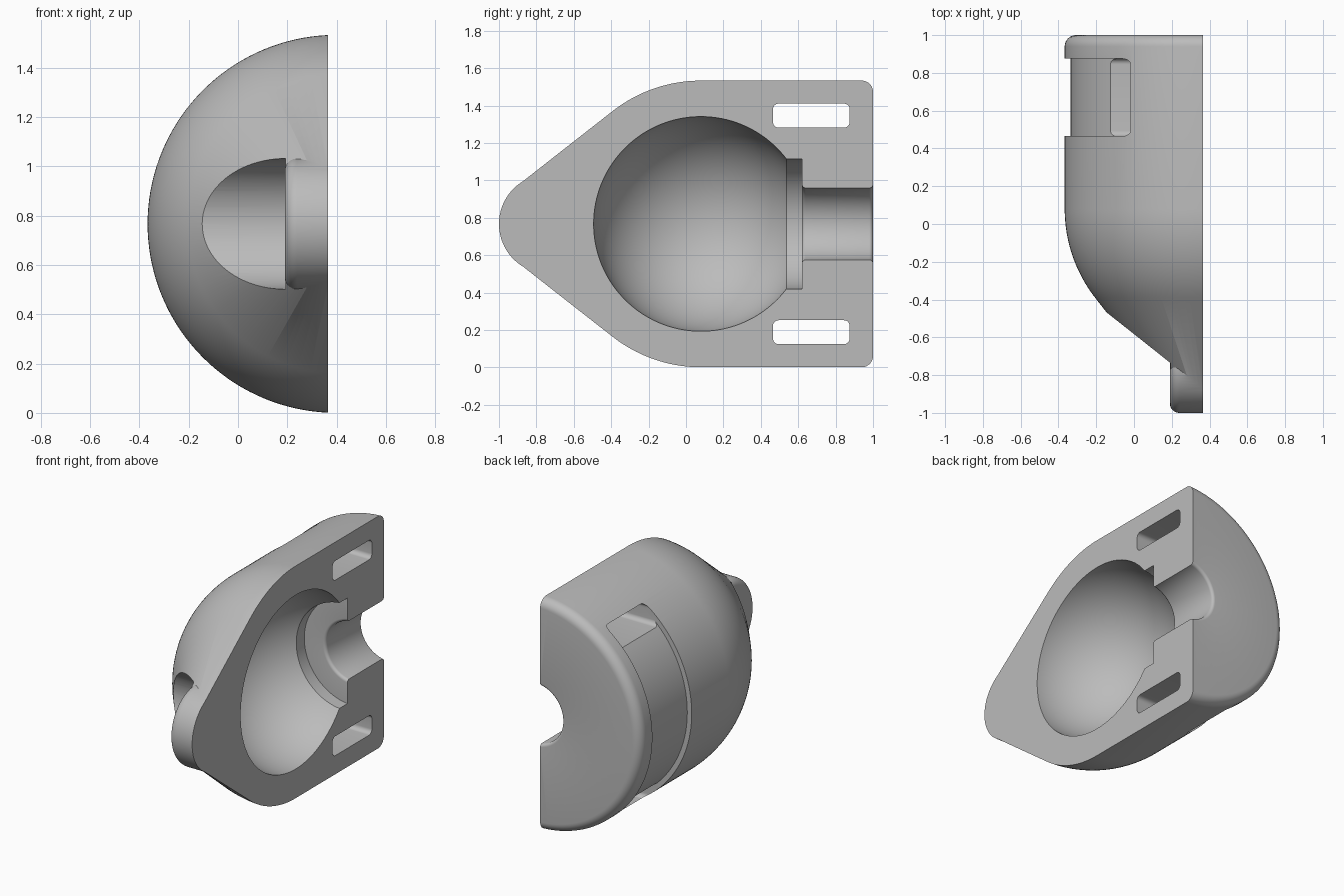
import bpy, bmesh
from math import sin, cos, pi, radians, hypot
from mathutils import Vector

AX, AZ = 0.40, 0.767          # main axis, parallel to y
R_OUT, Y_BALL = 0.767, 0.08   # outer radius, ball centre
Y_PIN, R_TAB = -0.733, 0.267  # pin hole centre, tab radius
X_CUT = 0.365                 # flat parting face
SLOPE = radians(38)

old = bpy.data.objects.get("Cube")
if old:
    bpy.data.objects.remove(old, do_unlink=True)


def arc(cx, cy, r, a0, a1, n):
    steps = [radians(a0 + (a1 - a0) * i / n) for i in range(n + 1)]
    return [(cx + r * cos(a), cy + r * sin(a)) for a in steps]


def finish(bm, name):
    bmesh.ops.remove_doubles(bm, verts=bm.verts, dist=1e-5)
    bmesh.ops.recalc_face_normals(bm, faces=bm.faces)
    mesh = bpy.data.meshes.new(name)
    bm.to_mesh(mesh)
    bm.free()
    ob = bpy.data.objects.new(name, mesh)
    bpy.context.collection.objects.link(ob)
    return ob


def revolve(name, profile, centre, axis, steps=144):
    """Spin (distance along axis, radius) points around the axis."""
    bm = bmesh.new()
    axis, centre = Vector(axis), Vector(centre)
    vs = [bm.verts.new(centre + axis * a + Vector((0, 0, r))) for a, r in profile]
    es = [bm.edges.new(pair) for pair in zip(vs, vs[1:])]
    bmesh.ops.spin(bm, geom=vs + es, cent=centre, axis=axis, angle=2 * pi, steps=steps)
    return finish(bm, name)


def prism(name, y0, y1, z0, z1, x0, x1, r):
    """Rounded rectangle in y and z, pushed along x."""
    pts = []
    for cy, cz, a in ((y1 - r, z1 - r, 0), (y0 + r, z1 - r, 90),
                      (y0 + r, z0 + r, 180), (y1 - r, z0 + r, 270)):
        pts += arc(cy, cz, r, a, a + 90, 8)
    bm = bmesh.new()
    face = bm.faces.new([bm.verts.new((x0, y, z)) for y, z in pts])
    new = bmesh.ops.extrude_face_region(bm, geom=[face])["geom"]
    bmesh.ops.translate(bm, vec=(x1 - x0, 0, 0),
                        verts=[g for g in new if isinstance(g, bmesh.types.BMVert)])
    return finish(bm, name)


def combine(ob, other, operation):
    mod = ob.modifiers.new("combine", 'BOOLEAN')
    mod.operation, mod.solver, mod.object = operation, 'EXACT', other
    with bpy.context.temp_override(object=ob, active_object=ob, selected_objects=[ob]):
        bpy.ops.object.modifier_apply(modifier=mod.name)
    bpy.data.objects.remove(other, do_unlink=True)


main = dict(centre=(AX, 0, AZ), axis=(0, 1, 0))
pin = dict(centre=(0, Y_PIN, AZ), axis=(1, 0, 0))

# Outer shell: cone nose, ball, barrel with a rounded rear rim
nose = (Y_PIN - R_TAB * sin(SLOPE), R_TAB * cos(SLOPE))
outer = [(nose[0], 0), nose]
outer += arc(Y_BALL, 0, R_OUT, 128, 90, 24)
outer += arc(0.94, R_OUT - 0.06, 0.06, 90, 0, 8) + [(1, 0)]
shell = revolve("half_shell", outer, **main)

# Clearance above the tab, then the round tab with a soft rim
combine(shell, revolve("tab_clearance", [(-1, 0), (-1, 0.265), (0.192, 0.265), (0.192, 0)],
                       steps=96, **pin), 'DIFFERENCE')
tab = [(0.19, 0)] + arc(0.24, R_TAB - 0.05, 0.05, 180, 90, 8) + [(0.45, R_TAB), (0.45, 0)]
combine(shell, revolve("tab", tab, steps=96, **pin), 'UNION')

# Ball cavity, step and rear bore with eased edges
R_IN, R_STEP, R_BORE = 0.575, 0.35, 0.195
step_y = Y_BALL + (R_IN ** 2 - R_STEP ** 2) ** 0.5
cavity = [(y, max(r, 0)) for y, r in arc(Y_BALL, 0, R_IN, 180, 37.5, 60)]
cavity += [(step_y, R_STEP), (0.62, R_STEP)]
cavity += arc(0.64, R_BORE + 0.02, 0.02, 180, 270, 5)
cavity += arc(0.98, R_BORE + 0.02, 0.02, 270, 360, 5)
cavity += [(1.1, R_BORE + 0.02), (1.1, 0)]
combine(shell, revolve("cavity", cavity, **main), 'DIFFERENCE')

# Pin hole
combine(shell, revolve("pin_hole", [(-1, 0), (-1, 0.077), (1, 0.077), (1, 0)],
                       steps=48, **pin), 'DIFFERENCE')

# Shallow strap groove round the outside
Y0, Y1, H0, H1 = 0.465, 0.875, 0.515, 0.643
groove = prism("strap_groove", Y0, Y1, AZ - H1, AZ + H1, -1, 0.1, 0.03)
core = [(0, 0), (0, 0.735), (1.2, 0.735), (1.2, 0)]
combine(groove, revolve("groove_core", core, **main), 'DIFFERENCE')
combine(shell, groove, 'DIFFERENCE')

# Strap slots through to the parting face
for lo, hi in ((H0, H1), (-H1, -H0)):
    combine(shell, prism("strap_slot", Y0, Y1, AZ + lo, AZ + hi, -1, 0.6, 0.03), 'DIFFERENCE')

# Flat parting face
combine(shell, prism("parting_block", -2, 2, -1, 3, X_CUT, 2, 0.1), 'DIFFERENCE')

# Single grey material
grey = bpy.data.materials.new("light grey")
grey.use_nodes = True
colour = (0.5, 0.5, 0.5, 1)
grey.diffuse_color = colour
grey.node_tree.nodes["Principled BSDF"].inputs["Base Color"].default_value = colour
shell.data.materials.clear()
shell.data.materials.append(grey)
for poly in shell.data.polygons:
    poly.material_index = 0

# Smooth shading with crisp edges
bpy.ops.object.select_all(action='DESELECT')
shell.select_set(True)
bpy.context.view_layer.objects.active = shell
bpy.ops.object.shade_smooth_by_angle(angle=radians(30))
